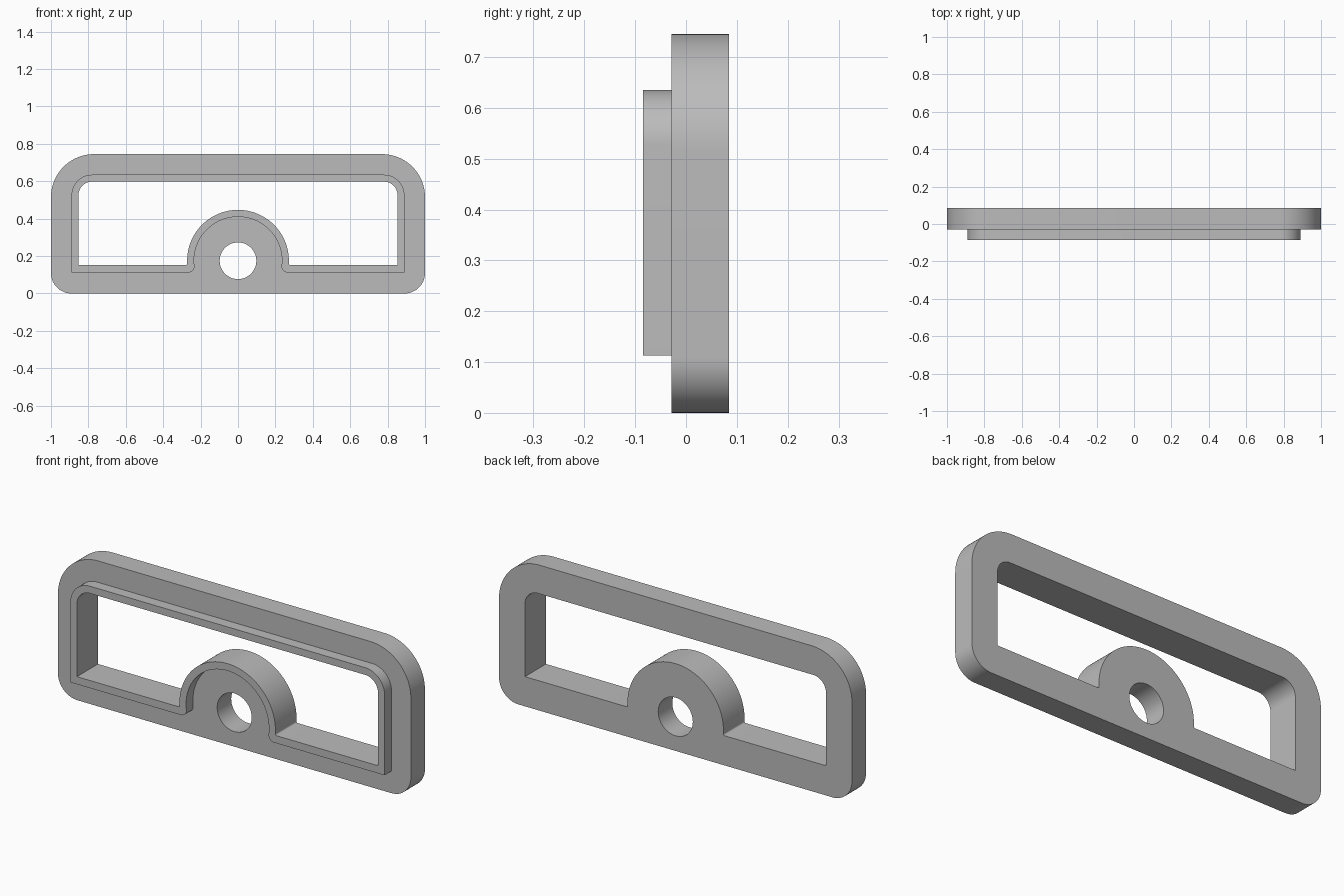
import bpy, bmesh
from math import cos, sin, radians, pi
from mathutils import Matrix

cube = bpy.data.objects.get("Cube")
if cube:
    bpy.data.objects.remove(cube, do_unlink=True)

grey = bpy.data.materials.new("plain grey")
grey.use_nodes = True
grey.diffuse_color = (0.5, 0.5, 0.5, 1)
grey.node_tree.nodes["Principled BSDF"].inputs["Base Color"].default_value = (0.5, 0.5, 0.5, 1)

BOSS_Z = 0.175  # centre height of the boss and its hole


def arc(cx, cz, r, start, end, n=16):
    """Points along a circular arc, angles in degrees."""
    angles = [radians(start + (end - start) * i / n) for i in range(n + 1)]
    return [(cx + r * cos(a), cz + r * sin(a)) for a in angles]


def mirrored(half):
    """Close a right-hand half outline by mirroring it across x = 0."""
    return half + [(-x, z) for x, z in reversed(half) if abs(x) > 1e-5]


def window(side, floor, top, corner, boss, fillet):
    """Opening with rounded upper corners and a round boss rising from its floor."""
    # small fillet where the boss meets the floor
    fz = floor + fillet
    fx = ((boss + fillet) ** 2 - (fz - BOSS_Z) ** 2) ** 0.5
    k = boss / (boss + fillet)
    touch_x, touch_z = fx * k, BOSS_Z + (fz - BOSS_Z) * k
    half = arc(0, BOSS_Z, boss, 90, 0, 32)
    half += [(touch_x, touch_z)]
    half += arc(fx, fz, fillet, 180, 270, 8)[1:]
    half += [(side, floor)]
    half += arc(side - corner, top - corner, corner, 0, 90)
    half += [(0, top)]
    return mirrored(half)


def extrude_profile(name, loops, front, back):
    """Fill nested outlines and extrude them between two depths."""
    curve = bpy.data.curves.new(name, "CURVE")
    curve.dimensions = "2D"
    curve.fill_mode = "BOTH"
    curve.extrude = (back - front) / 2
    for loop in loops:
        spline = curve.splines.new("POLY")
        spline.points.add(len(loop) - 1)
        for point, (x, z) in zip(spline.points, loop):
            point.co = (x, z, 0, 1)
        spline.use_cyclic_u = True
    source = bpy.data.objects.new(name + " profile", curve)
    bpy.context.collection.objects.link(source)
    bpy.context.view_layer.update()
    evaluated = source.evaluated_get(bpy.context.evaluated_depsgraph_get())
    mesh = bpy.data.meshes.new_from_object(evaluated)
    bpy.data.objects.remove(source, do_unlink=True)

    # stand the profile upright, weld caps to walls
    mesh.transform(Matrix.Translation((0, (front + back) / 2, 0)) @ Matrix.Rotation(pi / 2, 4, "X"))
    bm = bmesh.new()
    bm.from_mesh(mesh)
    bmesh.ops.remove_doubles(bm, verts=bm.verts, dist=0.0002)
    bmesh.ops.recalc_face_normals(bm, faces=bm.faces)
    bm.to_mesh(mesh)
    bm.free()
    mesh.materials.clear()
    mesh.materials.append(grey)
    obj = bpy.data.objects.new(name, mesh)
    bpy.context.collection.objects.link(obj)
    bpy.ops.object.select_all(action="DESELECT")
    obj.select_set(True)
    bpy.context.view_layer.objects.active = obj
    bpy.ops.object.shade_smooth_by_angle(angle=radians(30))
    return obj


# Shared outlines
outer = mirrored([(0, 0)] + arc(0.89, 0.11, 0.11, -90, 0)
                 + arc(0.77, 0.515, 0.23, 0, 90, 24) + [(0, 0.745)])
opening = window(0.853, 0.152, 0.598, 0.073, 0.272, 0.008)
lip_edge = window(0.89, 0.113, 0.635, 0.11, 0.235, 0.03)
hole = arc(0, BOSS_Z, 0.098, 0, 360, 48)[:-1]

# Main frame plate with boss, and the thin raised lip around the opening
extrude_profile("frame_plate", [outer, opening, hole], -0.029, 0.085)
extrude_profile("raised_lip", [lip_edge, opening], -0.085, -0.029)
